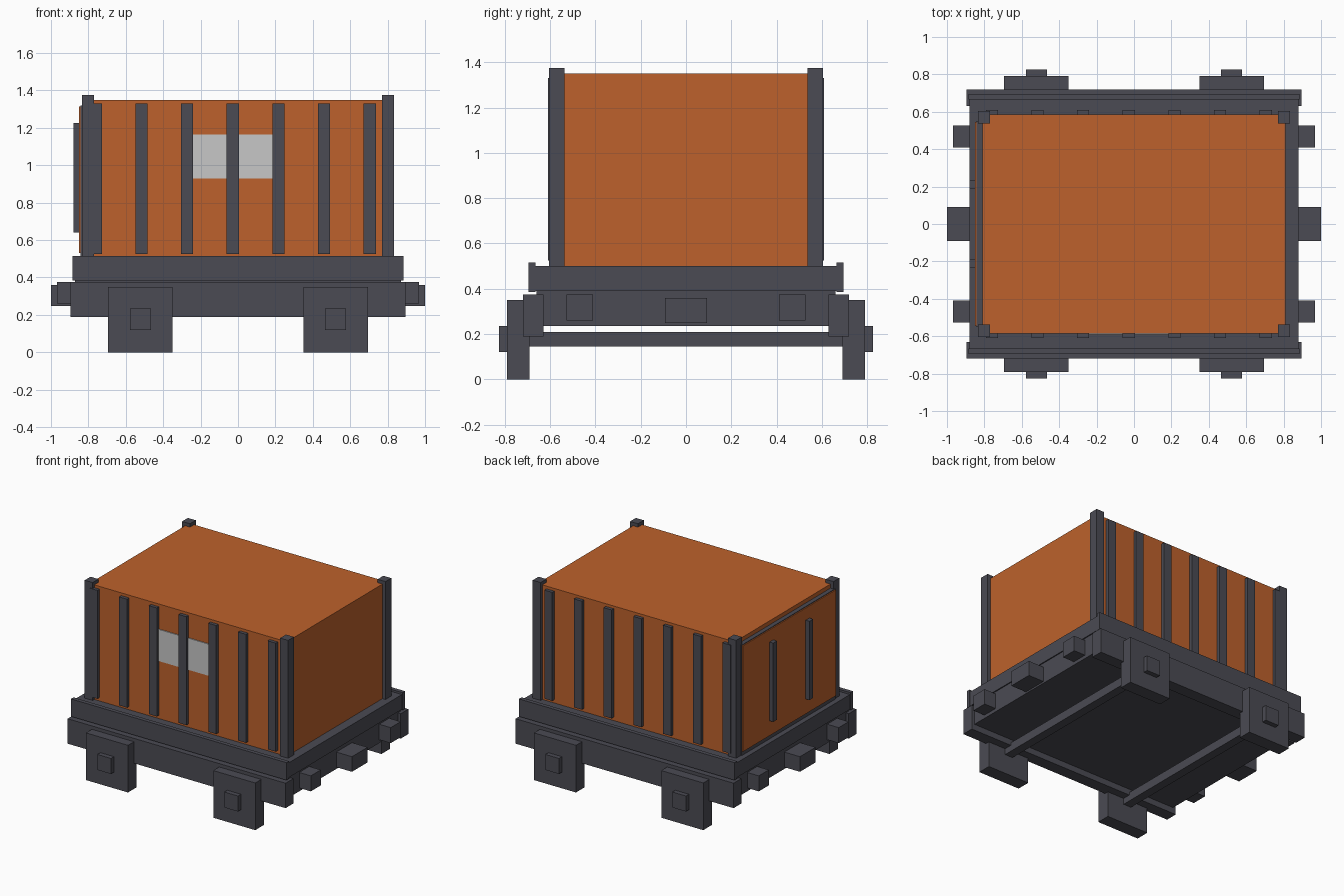
import bpy

if "Cube" in bpy.data.objects:
    bpy.data.objects.remove(bpy.data.objects["Cube"], do_unlink=True)


def material(name, rgb):
    m = bpy.data.materials.new(name)
    m.use_nodes = True
    m.diffuse_color = (*rgb, 1)
    bsdf = next(n for n in m.node_tree.nodes if n.type == 'BSDF_PRINCIPLED')
    bsdf.inputs["Base Color"].default_value = (*rgb, 1)
    return m


ORANGE = material("orange_paint", (0.51, 0.121, 0.025))
DARK = material("dark_grey_metal", (0.07, 0.07, 0.087))
PALE = material("pale_grey_label", (0.57, 0.57, 0.57))


def box(name, x, y, z, mat):
    """Box spanning the given (low, high) ranges, with its faces kept flat."""
    bpy.ops.mesh.primitive_cube_add(size=1)
    o = bpy.context.object
    o.name = o.data.name = name
    for v in o.data.vertices:
        v.co = [r[0] if c < 0 else r[1] for c, r in zip(v.co, (x, y, z))]
    o.data.materials.append(mat)
    return o


def span(sign, a, b):
    """Range a..b, mirrored to the negative side when sign is -1."""
    return (a, b) if sign > 0 else (-b, -a)


def around(c, half):
    return (c - half, c + half)


ENDS = ((1, "left"), (-1, "right"))
SIDES = ((-1, "front"), (1, "back"))

# Container, its label and the door on the right end
box("container", (-0.81, 0.81), (-0.585, 0.585), (0.49, 1.35), ORANGE)
box("label_plate", (-0.24, 0.195), (-0.592, -0.584), (0.93, 1.165), PALE)
box("door_frame", (-0.842, -0.80), (-0.55, 0.55), (0.50, 1.32), DARK)
box("door_panel", (-0.85, -0.841), (-0.545, 0.545), (0.53, 1.315), ORANGE)
for s, side in SIDES:
    box(f"{side}_door_bar", (-0.88, -0.845), around(s * 0.212, 0.022), (0.64, 1.225), DARK)

# Flat wagon body
box("deck", (-0.88, 0.88), (-0.67, 0.67), (0.39, 0.50), DARK)
box("underframe", (-0.872, 0.872), (-0.66, 0.66), (0.235, 0.395), DARK)

for s, side in SIDES:
    # Corner posts and wall ribs
    for e, end in ENDS:
        box(f"{side}_{end}_corner_post", span(e, 0.77, 0.835),
            span(s, 0.537, 0.605), (0.49, 1.375), DARK)
    for i in range(7):
        box(f"{side}_rib_{i + 1}", around(-0.76 + 0.244 * i, 0.0325),
            span(s, 0.57, 0.61), (0.525, 1.33), DARK)

    # Deck edge and long side sills
    box(f"{side}_deck_edge", (-0.885, 0.885), span(s, 0.665, 0.695), (0.385, 0.515), DARK)
    box(f"{side}_sill", (-0.895, 0.895), span(s, 0.63, 0.72), (0.19, 0.375), DARK)

    for e, end in ENDS:
        # Axle guards with hubs, and end buffers
        box(f"{side}_{end}_axle_guard", span(e, 0.35, 0.695),
            span(s, 0.69, 0.79), (0.0, 0.35), DARK)
        box(f"{side}_{end}_hub", span(e, 0.465, 0.577),
            span(s, 0.78, 0.825), (0.12, 0.235), DARK)
        box(f"{side}_{end}_buffer", span(e, 0.86, 0.967),
            span(s, 0.41, 0.527), (0.26, 0.375), DARK)

# Axles and couplers
for e, end in ENDS:
    box(f"{end}_axle", around(e * 0.52, 0.0325), (-0.70, 0.70), (0.145, 0.21), DARK)
    box(f"{end}_coupler", span(e, 0.86, 1.0), (-0.092, 0.092), (0.248, 0.36), DARK)
